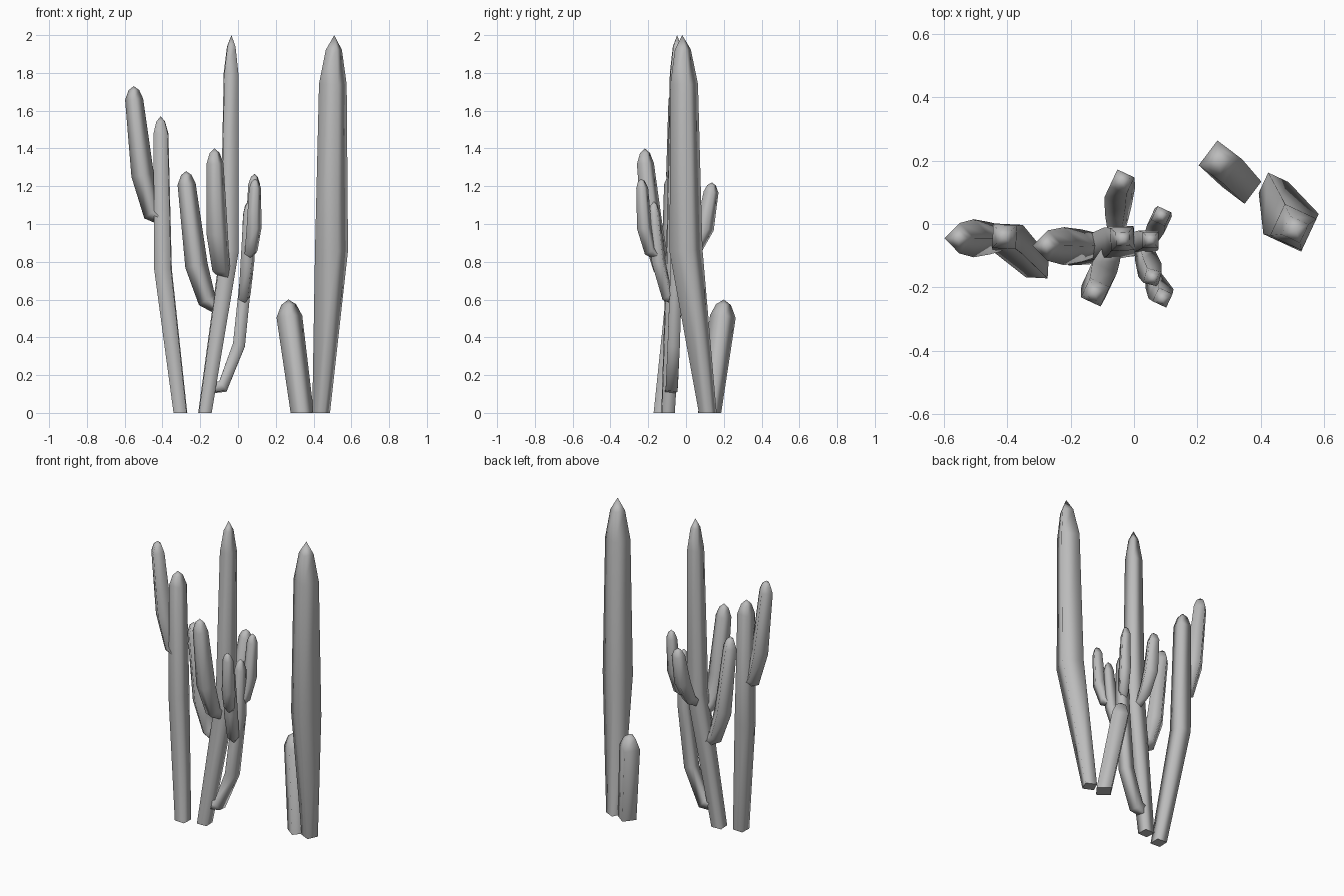
import bpy, bmesh
from math import cos, sin, pi, radians
from mathutils import Vector

old = bpy.data.objects.get("Cube")
if old:
    bpy.data.objects.remove(old, do_unlink=True)

grey = bpy.data.materials.new("cactus grey")
grey.use_nodes = True
colour = (0.5, 0.5, 0.5, 1)
grey.diffuse_color = colour
grey.node_tree.nodes["Principled BSDF"].inputs["Base Color"].default_value = colour

UP = Vector((0, 0, 1))
SIDES = 4


def limb(name, stations, tip, angle, grounded=False):
    """Four-sided tapering stem through (x, y, z, radius) stations, with a blunt point."""
    centres = [Vector(s[:3]) for s in stations]
    radii = [s[3] for s in stations]
    apex = Vector(tip)
    # shoulder ring just under the point
    centres.append(centres[-1].lerp(apex, 0.7))
    radii.append(radii[-1] * 0.58)
    bm = bmesh.new()
    rings = []
    for i, (c, r) in enumerate(zip(centres, radii)):
        ahead = (centres[i + 1] if i + 1 < len(centres) else apex) - c
        behind = c - centres[i - 1] if i else ahead
        d = ahead.normalized() + behind.normalized()
        if grounded and i == 0:
            d = UP
        q = UP.rotation_difference(d)
        corners = [radians(angle) + k * 2 * pi / SIDES for k in range(SIDES)]
        rings.append([bm.verts.new(c + q @ Vector((r * cos(a), r * sin(a), 0))) for a in corners])
    for low, high in zip(rings, rings[1:]):
        for k in range(SIDES):
            n = (k + 1) % SIDES
            bm.faces.new((low[k], low[n], high[n], high[k]))
    top = bm.verts.new(apex)
    for k in range(SIDES):
        bm.faces.new((rings[-1][k], rings[-1][(k + 1) % SIDES], top))
    cap = bm.faces.new(rings[0][::-1])
    for f in bm.faces:
        f.smooth = f is not cap
    for e in cap.edges:
        e.smooth = False
    mesh = bpy.data.meshes.new(name)
    bm.to_mesh(mesh)
    bm.free()
    mesh.materials.append(grey)
    bpy.context.collection.objects.link(bpy.data.objects.new(name, mesh))


def branch(name, start, low, elbow, shoulder, tip, radius, angle):
    """Side arm: narrow at the joint, fullest at the elbow."""
    scale = (0.55, 0.85, 1, 0.8)
    limb(name, [(*p, radius * s) for p, s in zip((start, low, elbow, shoulder), scale)], tip, angle)


# Standing trunks
limb("tall_column", [(0.44, 0.115, 0, 0.05), (0.495, 0, 0.86, 0.093), (0.502, -0.01, 1.74, 0.078)],
     (0.51, -0.02, 2.0), 20, True)
limb("short_column", [(0.34, 0.125, 0, 0.062), (0.272, 0.195, 0.51, 0.069)],
     (0.267, 0.2, 0.6), 8, True)
limb("middle_trunk", [(-0.175, -0.095, 0, 0.048), (-0.045, -0.055, 0.86, 0.066), (-0.037, -0.047, 1.8, 0.052)],
     (-0.035, -0.047, 2.0), 48, True)
limb("left_trunk", [(-0.305, -0.135, 0, 0.049), (-0.397, -0.045, 0.76, 0.063), (-0.408, -0.04, 1.48, 0.053)],
     (-0.41, -0.04, 1.57), 42, True)

# Arms of the trunks
branch("left_trunk_arm", (-0.39, -0.045, 1.02), (-0.455, -0.045, 1.06), (-0.505, -0.045, 1.26),
       (-0.55, -0.045, 1.66), (-0.552, -0.045, 1.73), 0.06, 0)
branch("middle_left_arm", (-0.1, -0.065, 0.55), (-0.165, -0.068, 0.6), (-0.22, -0.07, 0.78),
       (-0.272, -0.068, 1.21), (-0.275, -0.068, 1.28), 0.06, 0)
branch("middle_front_arm", (-0.065, -0.07, 0.73), (-0.09, -0.13, 0.77), (-0.11, -0.175, 0.95),
       (-0.122, -0.215, 1.32), (-0.125, -0.218, 1.4), 0.06, 20)
branch("middle_back_arm", (-0.055, -0.03, 0.81), (-0.05, 0.04, 0.86), (-0.045, 0.1, 0.98),
       (-0.038, 0.133, 1.17), (-0.037, 0.137, 1.22), 0.052, 20)

# Long side stem and its small arms
limb("side_stem", [(-0.15, -0.085, 0.13, 0.035), (-0.08, -0.075, 0.14, 0.045), (0.005, -0.065, 0.36, 0.046),
                   (0.045, -0.052, 0.75, 0.044), (0.052, -0.05, 1.05, 0.036)], (0.052, -0.05, 1.12), 45)
branch("side_front_arm", (0.02, -0.055, 0.59), (0.035, -0.1, 0.62), (0.05, -0.145, 0.8),
       (0.058, -0.168, 1.06), (0.06, -0.17, 1.12), 0.042, 30)
branch("side_outer_arm", (0.055, -0.15, 0.83), (0.07, -0.19, 0.86), (0.085, -0.22, 0.98),
       (0.09, -0.232, 1.19), (0.09, -0.238, 1.24), 0.042, 20)
branch("side_back_arm", (0.04, -0.05, 0.82), (0.065, -0.02, 0.86), (0.08, 0.01, 0.99),
       (0.086, 0.025, 1.21), (0.087, 0.027, 1.265), 0.042, 20)
